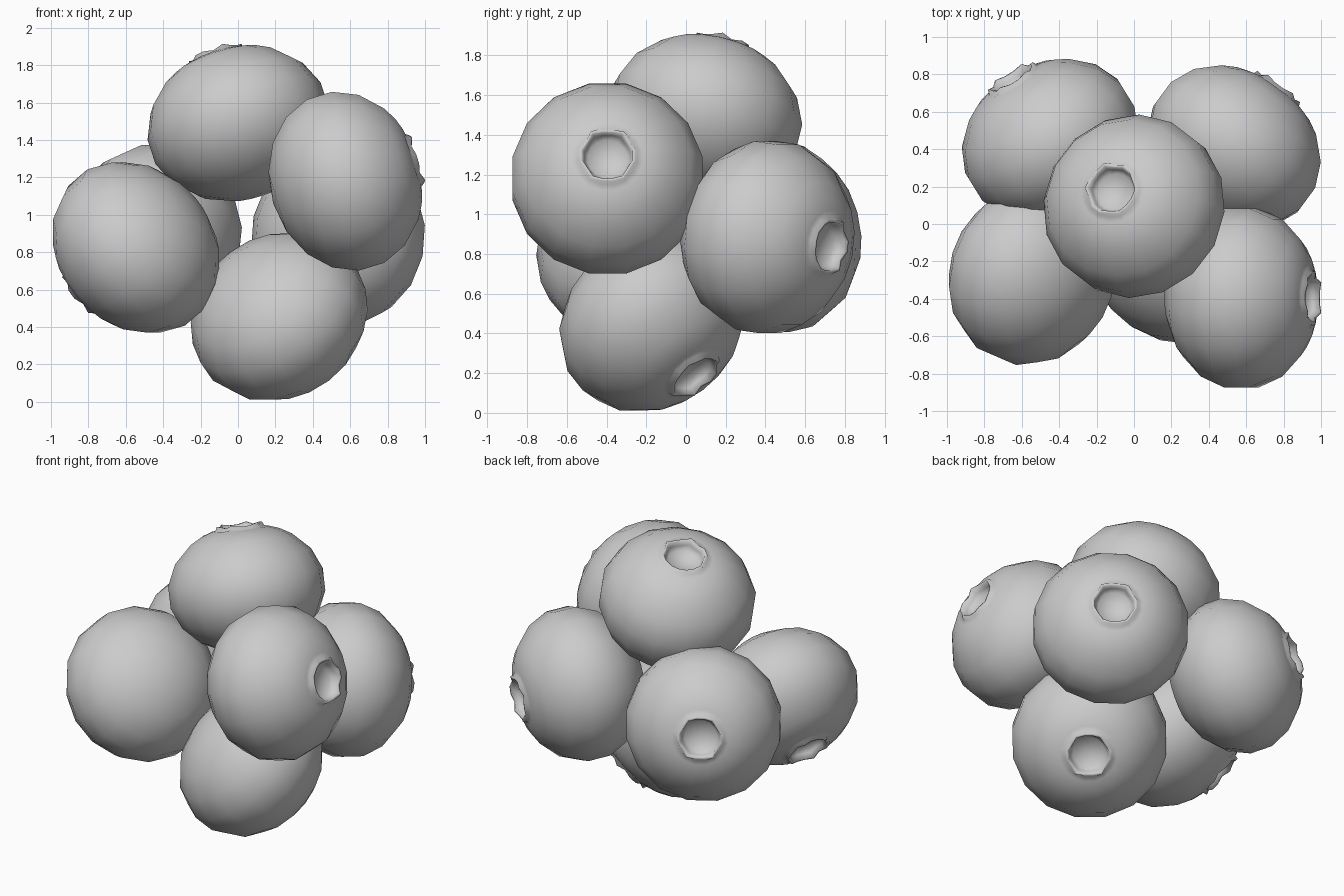
import bpy, bmesh, math
from mathutils import Vector

if "Cube" in bpy.data.objects:
    bpy.data.objects.remove(bpy.data.objects["Cube"])

SEG = 16
A, B = 0.495, 0.405      # equatorial radius and half height of a berry

# Side profile: body from bottom pole upward, then raised crown rim and pit
body = []
for i in range(1, 8):
    t = math.radians(-90 + 20 * i)
    body.append((A * math.cos(t), B * math.sin(t), 0.0))
body += [(0.245, 0.352, 0.0), (0.18, 0.374, 0.0)]
# last value = how strongly the ring follows the ragged crown
crown = [(0.152, 0.379, 0.4), (0.140, 0.400, 1.0), (0.126, 0.398, 1.0),
         (0.118, 0.365, 0.5), (0.100, 0.335, 0.0)]


def berry(name, center, axis):
    bm = bmesh.new()
    bottom = bm.verts.new((0, 0, -B))
    rings = []
    for r, z, w in body + crown:
        ring = []
        for k in range(SEG):
            a = 2 * math.pi * (k + 0.5) / SEG
            wave = w * math.cos(6 * a)
            rr = r + 0.008 * wave
            ring.append(bm.verts.new((rr * math.cos(a), rr * math.sin(a), z + 0.009 * wave)))
        rings.append(ring)
    pit = bm.verts.new((0, 0, 0.328))
    for k in range(SEG):
        n = (k + 1) % SEG
        bm.faces.new((bottom, rings[0][n], rings[0][k]))
        for lo, hi in zip(rings, rings[1:]):
            bm.faces.new((lo[k], lo[n], hi[n], hi[k]))
        bm.faces.new((rings[-1][k], rings[-1][n], pit))
    for f in bm.faces:
        f.smooth = True
    me = bpy.data.meshes.new(name)
    bm.to_mesh(me)
    bm.free()
    ob = bpy.data.objects.new(name, me)
    ob.location = center
    ob.rotation_euler = Vector(axis).to_track_quat('Z', 'Y').to_euler()
    bpy.context.collection.objects.link(ob)


# Cluster: name, centre, direction the crown faces
berry("berry_top", (0.0, 0.095, 1.49), (-0.13, 0.10, 0.40))
berry("berry_front_right", (0.575, -0.395, 1.18), (0.39, 0.0, 0.12))
berry("berry_front_left", (-0.545, -0.27, 0.825), (-0.30, 0.13, -0.26))
berry("berry_bottom", (0.22, -0.17, 0.456), (0.20, 0.23, -0.29))
berry("berry_back_right", (0.535, 0.41, 0.885), (0.25, 0.34, -0.05))
berry("berry_back_left", (-0.45, 0.45, 0.89), (-0.21, 0.34, 0.08))
